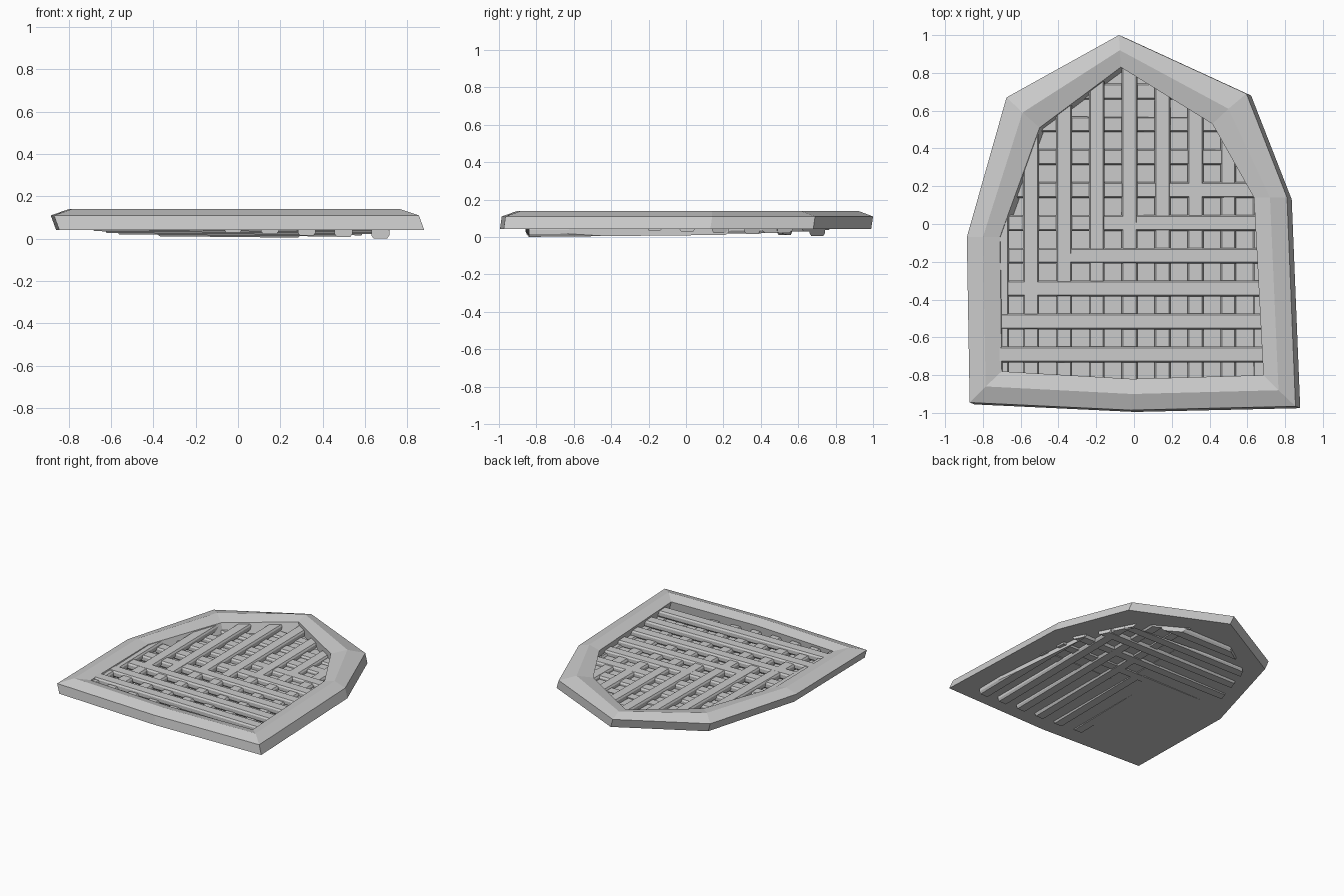
import bpy, bmesh

if "Cube" in bpy.data.objects:
    bpy.data.objects.remove(bpy.data.objects["Cube"])

# plan outlines of the frame: outer upper edge, ridge, inner upper edge
OUTER = [(-.08, 1), (.595, .69), (.81, .14), (.855, -.965), (-.02, -.985),
         (-.87, -.945), (-.885, -.07), (-.675, .67)]
RIDGE = [(-.075, .92), (.5, .61), (.72, .14), (.765, -.88), (-.01, -.9),
         (-.785, -.86), (-.8, -.07), (-.59, .59)]
INNER = [(-.07, .83), (.415, .53), (.635, .14), (.685, -.8), (-.01, -.82),
         (-.7, -.78), (-.71, -.07), (-.5, .51)]
FLOOR = .042


def finish(bm, name):
    bmesh.ops.recalc_face_normals(bm, faces=bm.faces)
    me = bpy.data.meshes.new(name)
    bm.to_mesh(me)
    bm.free()
    ob = bpy.data.objects.new(name, me)
    bpy.context.collection.objects.link(ob)
    return ob


def shift(ring):
    # the walls lean slightly towards +x and -y at the bottom
    return [(x + .025, y - .01) for x, y in ring]


# frame with recessed floor
bm = bmesh.new()
levels = [(shift(OUTER), FLOOR), (OUTER, .11), (RIDGE, .14), (INNER, .118),
          (shift(INNER), FLOOR + .002)]
rings = [[bm.verts.new((x, y, z)) for x, y in pts] for pts, z in levels]
n = len(OUTER)
for a, b in zip(rings, rings[1:]):
    for i in range(n):
        j = (i + 1) % n
        bm.faces.new((a[i], a[j], b[j], b[i]))
bm.faces.new(rings[0])
bm.faces.new(rings[-1])
finish(bm, "frame")

CLIP = [((a[0] + b[0]) / 2, (a[1] + b[1]) / 2) for a, b in zip(RIDGE, INNER)]


def span(axis, c):
    """Range inside the frame of the line where coordinate `axis` equals c."""
    hits = []
    for p, q in zip(CLIP, CLIP[1:] + CLIP[:1]):
        if (p[axis] - c) * (q[axis] - c) < 0:
            t = (c - p[axis]) / (q[axis] - p[axis])
            hits.append(p[1 - axis] + t * (q[1 - axis] - p[1 - axis]))
    return (min(hits), max(hits)) if hits else None


# chamfered slat section: sideways offset, height
SECTION = [(-.032, 0), (.032, 0), (.042, .015), (.042, .038),
           (.034, .05), (-.034, .05), (-.042, .038), (-.042, .015)]


def slat(axis, c, name):
    bm = bmesh.new()
    ends = [[], []]
    for off, dz in SECTION:
        s = span(axis, c + off)
        if not s:
            bm.free()
            return
        for e in (0, 1):
            x, y = (c + off, s[e]) if axis == 0 else (s[e], c + off)
            # each set steps down across its row, and tilts along its length
            z = .036 - .04 * c + (.01 * y if axis == 0 else -.01 * x)
            ends[e].append(bm.verts.new((x, y, max(z, 0) + dz)))
    k = len(SECTION)
    for i in range(k):
        j = (i + 1) % k
        bm.faces.new((ends[0][i], ends[0][j], ends[1][j], ends[1][i]))
    bm.faces.new(ends[0])
    bm.faces.new(ends[1])
    finish(bm, name)


# lattice of crossing slats
for i in range(8):
    slat(0, -.545 + .174 * i, f"long_slat_{i}")
slat(0, -.705, "long_slat_edge")
for i in range(9):
    slat(1, -.69 + .174 * i, f"cross_slat_{i}")
